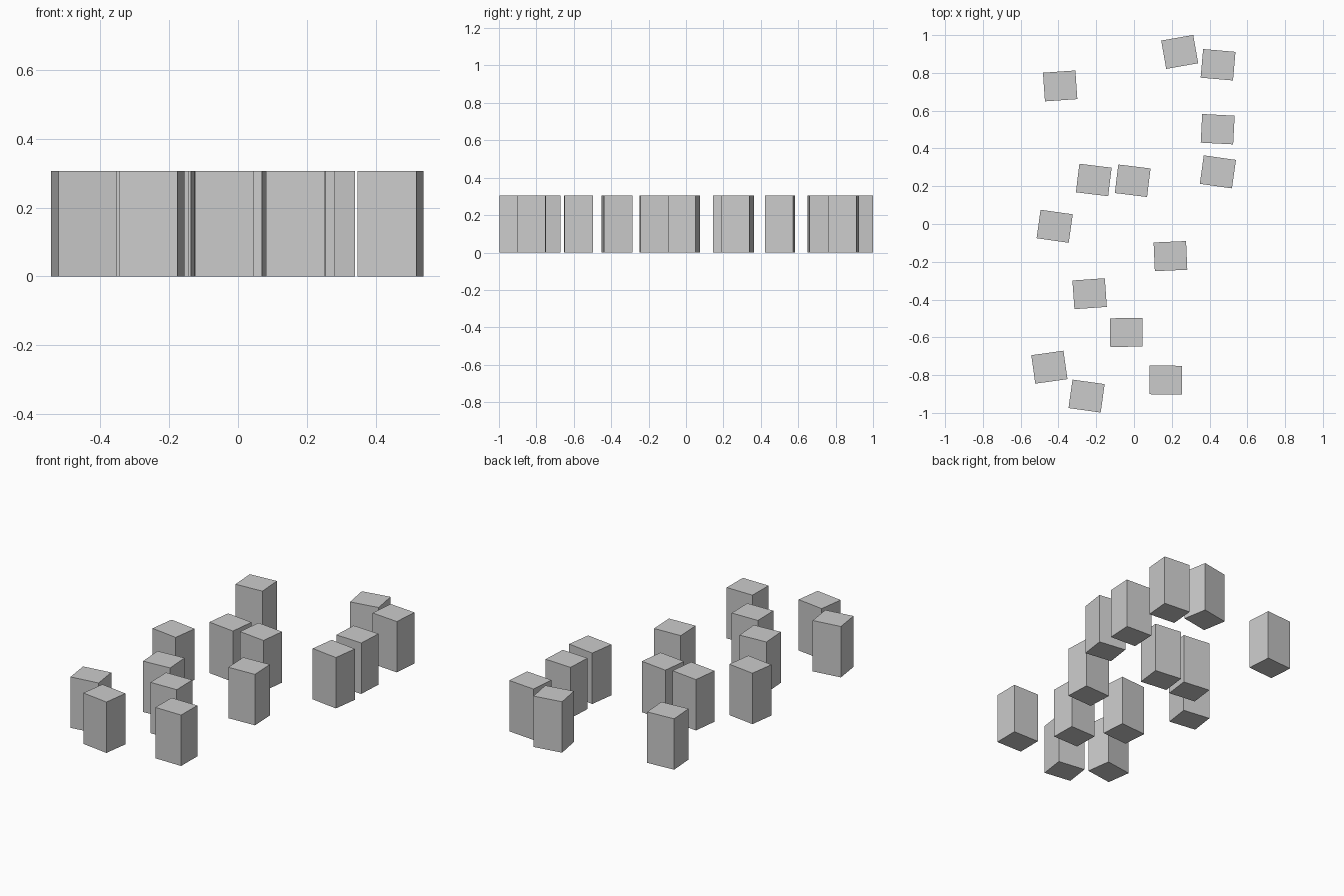
import bpy
from math import radians

WIDTH, DEPTH, HEIGHT = 0.172, 0.152, 0.306

# Scattered identical blocks: x, y, turn in degrees
PLACES = [
    (0.242, 0.911, 10), (0.445, 0.843, -5), (-0.391, 0.731, 4),
    (0.443, 0.502, -3), (0.444, 0.276, -8), (-0.213, 0.233, -7),
    (-0.007, 0.229, -7), (-0.420, -0.012, -8), (0.193, -0.170, 2.5),
    (-0.235, -0.369, 4), (-0.041, -0.574, 1), (-0.448, -0.758, 8),
    (-0.251, -0.911, -8), (0.168, -0.826, -0.5),
]


def block(name, x, y, turn):
    bpy.ops.mesh.primitive_cube_add(size=1, location=(x, y, HEIGHT / 2),
                                    rotation=(0, 0, radians(turn)))
    ob = bpy.context.object
    ob.name = name
    ob.scale = (WIDTH, DEPTH, HEIGHT)
    return ob


for i, place in enumerate(PLACES, 1):
    block(f"block_{i:02d}", *place)
